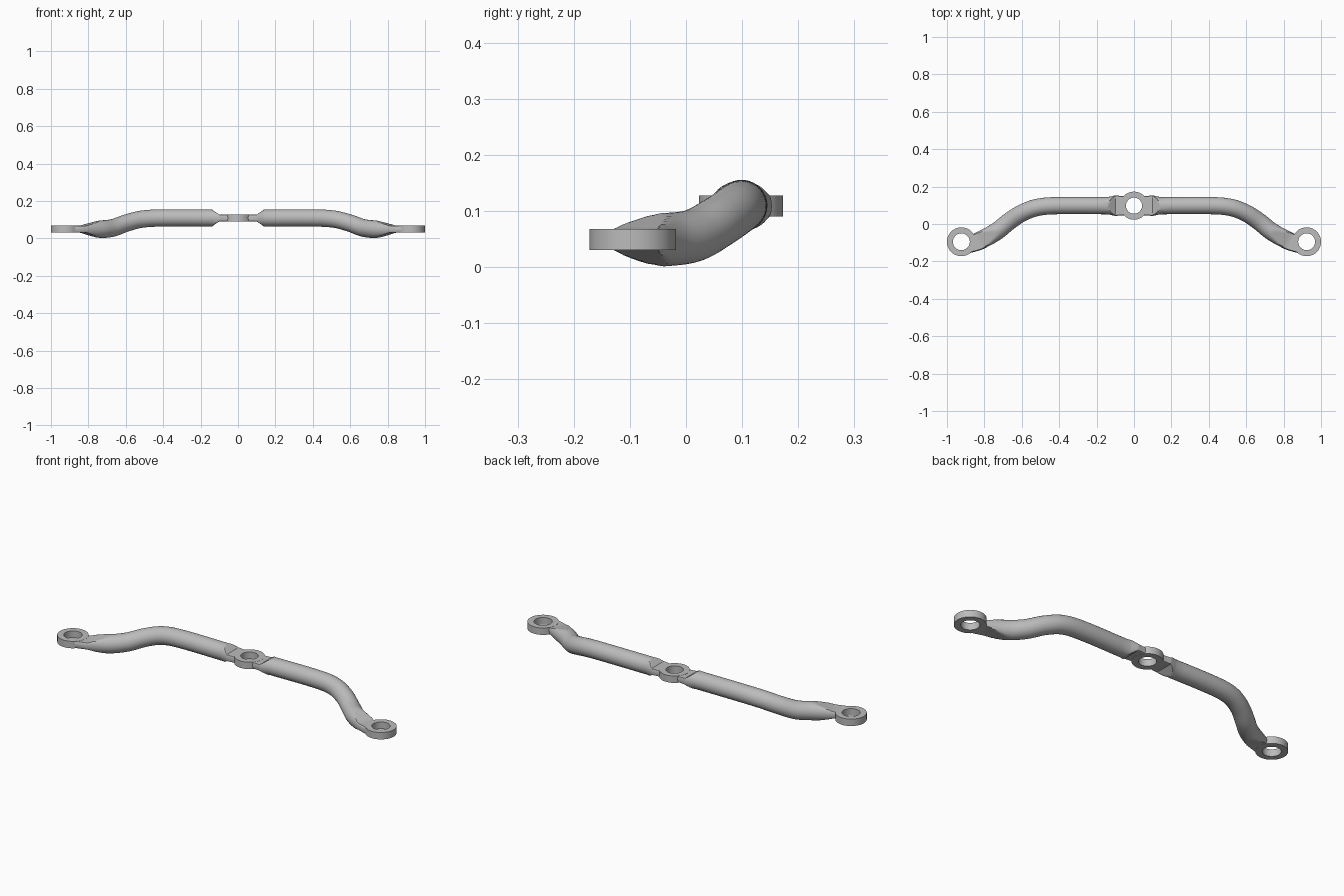
import bpy
import bmesh
import math
from mathutils import Vector

cube = bpy.data.objects.get("Cube")
if cube:
    bpy.data.objects.remove(cube, do_unlink=True)

metal = bpy.data.materials.new("light grey metal")
metal.use_nodes = True
grey = (0.5, 0.5, 0.5, 1)
metal.diffuse_color = grey
metal.node_tree.nodes["Principled BSDF"].inputs["Base Color"].default_value = grey

# Half of the bar: x, y, z, half width, half height (pressed flat where lower)
STATIONS = [
    (0, .098, .109, .05, .018),
    (.07, .098, .109, .052, .018),
    (.10, .098, .109, .055, .018),
    (.14, .098, .109, .046, .046),
    (.42, .098, .109, .046, .046),
    (.52, .088, .102, .046, .046),
    (.60, .058, .081, .046, .046),
    (.67, .012, .056, .047, .047),
    (.735, -.04, .049, .0475, .0475),
    (.83, -.092, .0495, .048, .018),
    (.90, -.12, .0495, .04, .018),
]
SIDES = 40
STEPS = 6


def slope(i, axis):
    a = STATIONS[max(i - 1, 0)]
    b = STATIONS[min(i + 1, len(STATIONS) - 1)]
    return (b[axis] - a[axis]) / (b[0] - a[0])


def sample_half():
    """Smooth centre line with straight changes of width and height."""
    out = []
    for i in range(len(STATIONS) - 1):
        a, b = STATIONS[i], STATIONS[i + 1]
        dx = b[0] - a[0]
        for k in range(STEPS):
            t = k / STEPS
            p = [u + (v - u) * t for u, v in zip(a, b)]
            for axis in (1, 2):
                s = t * t * (3 - 2 * t)
                p[axis] = (a[axis] + (b[axis] - a[axis]) * s
                           + slope(i, axis) * dx * t * (1 - t) ** 2
                           - slope(i + 1, axis) * dx * t * t * (1 - t))
            out.append(p)
    out.append(list(STATIONS[-1]))
    return out


def new_object(name, bm):
    bmesh.ops.recalc_face_normals(bm, faces=bm.faces)
    mesh = bpy.data.meshes.new(name)
    bm.to_mesh(mesh)
    bm.free()
    mesh.materials.append(metal)
    ob = bpy.data.objects.new(name, mesh)
    bpy.context.collection.objects.link(ob)
    return ob


def make_bar():
    half = sample_half()
    path = [[-p[0]] + p[1:] for p in reversed(half[1:])] + half
    points = [Vector(p[:3]) for p in path]
    bm = bmesh.new()
    rings = []
    for i, p in enumerate(path):
        tangent = points[min(i + 1, len(path) - 1)] - points[max(i - 1, 0)]
        side = Vector((0, 0, 1)).cross(tangent).normalized()
        up = tangent.cross(side).normalized()
        w, h = p[3:]
        ring = []
        for k in range(SIDES):
            a = math.tau * k / SIDES
            lift = max(-h, min(h, w * math.sin(a)))
            ring.append(bm.verts.new(points[i] + side * w * math.cos(a) + up * lift))
        rings.append(ring)
    for r, s in zip(rings, rings[1:]):
        for k in range(SIDES):
            n = (k + 1) % SIDES
            bm.faces.new((r[k], r[n], s[n], s[k]))
    bm.faces.new(rings[0])
    bm.faces.new(rings[-1])
    return new_object("bent_bar", bm)


def make_disc(name, centre, radius, depth):
    bm = bmesh.new()
    bmesh.ops.create_cone(bm, cap_ends=True, segments=64, radius1=radius,
                          radius2=radius, depth=depth)
    bmesh.ops.translate(bm, verts=bm.verts, vec=centre)
    return new_object(name, bm)


def combine(target, tool, operation):
    mod = target.modifiers.new(operation.lower(), "BOOLEAN")
    mod.operation = operation
    mod.solver = "EXACT"
    mod.object = tool
    tool.hide_render = True
    bpy.ops.object.modifier_apply(modifier=mod.name)
    bpy.data.objects.remove(tool, do_unlink=True)


bar = make_bar()
bpy.ops.object.select_all(action="DESELECT")
bpy.context.view_layer.objects.active = bar
bar.select_set(True)

# Mounting eyes: flat discs joined to the bar, then drilled through
eyes = [
    ("centre_eye", (0, .098, .109), .075, .043),
    ("left_eye", (.923, -.095, .0495), .077, .045),
    ("right_eye", (-.923, -.095, .0495), .077, .045),
]
for name, centre, radius, hole in eyes:
    combine(bar, make_disc(name, centre, radius, .0375), "UNION")
for name, centre, radius, hole in eyes:
    combine(bar, make_disc(name + "_hole", centre, hole, .2), "DIFFERENCE")

bpy.ops.object.shade_smooth_by_angle(angle=math.radians(30))
